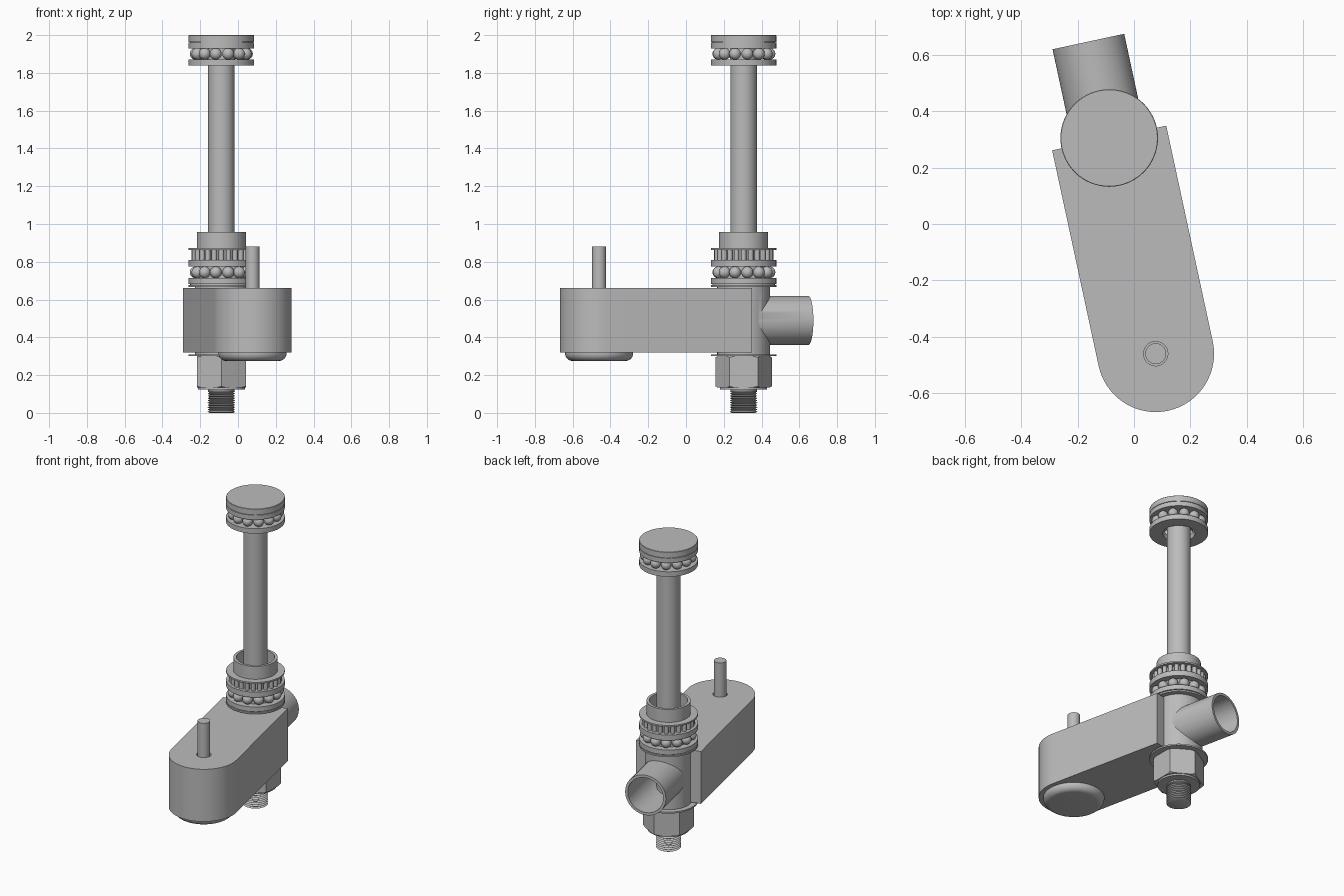
import bpy, bmesh, math
from mathutils import Vector, Matrix

if "Cube" in bpy.data.objects:
    bpy.data.objects.remove(bpy.data.objects["Cube"])

steel = bpy.data.materials.new("grey steel")
steel.use_nodes = True
GREY = (0.5, 0.5, 0.5, 1)
steel.diffuse_color = GREY
steel.node_tree.nodes["Principled BSDF"].inputs["Base Color"].default_value = GREY

COLUMN = Vector((-0.088, 0.305, 0))
PIN = Vector((0.077, -0.46, 0))
AXIS = (PIN - COLUMN).normalized()
ARM_R, DISC_R, BALL_R = 0.207, 0.173, 0.031


def finish(name, bm, place=Matrix(), angle=35):
    bmesh.ops.recalc_face_normals(bm, faces=bm.faces)
    mesh = bpy.data.meshes.new(name)
    bm.to_mesh(mesh)
    bm.free()
    mesh.transform(place)
    mesh.materials.append(steel)
    ob = bpy.data.objects.new(name, mesh)
    bpy.context.collection.objects.link(ob)
    smooth(ob, angle)
    return ob


def smooth(ob, angle=35):
    bpy.ops.object.select_all(action='DESELECT')
    ob.select_set(True)
    bpy.context.view_layer.objects.active = ob
    bpy.ops.object.shade_smooth_by_angle(angle=math.radians(angle))


def lathe(name, profile, place=None, closed=True, steps=64):
    """Turn (radius, height) points around a vertical axis."""
    bm = bmesh.new()
    vs = [bm.verts.new((r, 0, z)) for r, z in profile]
    edges = [bm.edges.new(p) for p in zip(vs, vs[1:])]
    if closed:
        edges.append(bm.edges.new((vs[-1], vs[0])))
    bmesh.ops.spin(bm, geom=vs + edges, cent=(0, 0, 0), axis=(0, 0, 1),
                   angle=math.tau, steps=steps, use_merge=True)
    bmesh.ops.remove_doubles(bm, verts=bm.verts, dist=0.00005)
    return finish(name, bm, place or Matrix.Translation(COLUMN))


def disc(name, r, z0, z1, hole=0.0, place=None):
    if hole:
        return lathe(name, [(hole, z0), (r, z0), (r, z1), (hole, z1)], place)
    return lathe(name, [(0, z0), (r, z0), (r, z1), (0, z1)], place, closed=False)


def combine(target, other, operation):
    mod = target.modifiers.new("combine", 'BOOLEAN')
    mod.operation, mod.object, mod.solver = operation, other, 'EXACT'
    bpy.context.view_layer.objects.active = target
    bpy.ops.object.modifier_apply(modifier=mod.name)
    bpy.data.objects.remove(other)


def ball_ring(name, z, count=13):
    bm = bmesh.new()
    for i in range(count):
        a = math.tau * (i + 0.3) / count
        spot = Matrix.Translation((0.137 * math.cos(a), 0.137 * math.sin(a), z))
        bmesh.ops.create_uvsphere(bm, u_segments=20, v_segments=12,
                                  radius=BALL_R, matrix=spot)
    return finish(name, bm, Matrix.Translation(COLUMN))


# Arm: slab from the column axis to a round end
bm = bmesh.new()
side = Vector((-AXIS.y, AXIS.x, 0))
outline = [COLUMN + side * ARM_R, COLUMN - side * ARM_R]
for i in range(33):
    a = math.pi * i / 32
    outline.append(PIN + ARM_R * (AXIS * math.sin(a) - side * math.cos(a)))
face = bm.faces.new([bm.verts.new(p + Vector((0, 0, 0.32))) for p in outline])
ext = bmesh.ops.extrude_face_region(bm, geom=[face])
bmesh.ops.translate(bm, vec=(0, 0, 0.34),
                    verts=[v for v in ext["geom"] if isinstance(v, bmesh.types.BMVert)])
body = finish("arm_body", bm)

# Column housing, collar and side pipe are joined to the arm, then bored out
pipe_way = Matrix.Translation(COLUMN + Vector((0, 0, 0.49))) @ \
    (-AXIS).to_track_quat('Z', 'Y').to_matrix().to_4x4()
combine(body, lathe("housing", [(0, 0.31), (0.14, 0.31), (0.14, 0.668), (0.13, 0.668),
                                (0.13, 0.957), (0, 0.957)], closed=False), 'UNION')
combine(body, disc("pipe", 0.13, 0.0, 0.35, place=pipe_way), 'UNION')
combine(body, disc("column_bore", 0.113, 0.2, 1.1), 'DIFFERENCE')
combine(body, disc("pipe_bore", 0.113, 0.0, 0.5, place=pipe_way), 'DIFFERENCE')
at_pin = Matrix.Translation(PIN)
combine(body, disc("pin_hole", 0.043, 0.6, 0.8, place=at_pin), 'DIFFERENCE')
smooth(body)

# Pin above and rounded foot below the round end
disc("arm_pin", 0.037, 0.55, 0.88, place=at_pin)
foot = [(0, 0.33), (0.18, 0.33), (0.18, 0.315)]
foot += [(0.14 + 0.04 * math.cos(a), 0.315 - 0.04 * math.sin(a))
         for a in (math.pi / 16 * i for i in range(1, 9))]
lathe("arm_foot", foot + [(0, 0.275)], at_pin, closed=False)

# Stem with threaded lower end
disc("stem", 0.07, 0.11, 1.94)
PITCH = 0.012
thread = [(0, 0)]
for i in range(10):
    thread += [(0.062, i * PITCH), (0.073, (i + 0.5) * PITCH)]
lathe("stem_thread", thread + [(0.062, 0.12), (0, 0.12)], closed=False, steps=40)

# Hexagonal nut: prism with its corners trimmed by a double cone
bm = bmesh.new()
bmesh.ops.create_cone(bm, cap_ends=True, segments=6, radius1=0.15, radius2=0.15,
                      depth=0.165, matrix=Matrix.Translation((0, 0, 0.2175)))
for v in bm.verts:
    v.co.xy = Matrix.Rotation(math.pi / 6, 2) @ v.co.xy if abs(
        max(w.co.y for w in bm.verts) - 0.15) > 0.001 else v.co.xy
nut = finish("hex_nut", bm, Matrix.Translation(COLUMN), 20)
combine(nut, lathe("nut_trim", [(0, 0.13), (0.13, 0.13), (0.16, 0.147), (0.16, 0.288),
                                (0.13, 0.305), (0, 0.305)], closed=False), 'INTERSECT')
smooth(nut, 20)
disc("nut_face", 0.125, 0.124, 0.14)
disc("nut_washer", DISC_R, 0.3, 0.31)

# Lower bearing stack around the collar
disc("lower_shim", DISC_R, 0.667, 0.677, 0.128)
disc("lower_race", DISC_R, 0.682, 0.713, 0.128)
disc("lower_race_neck", 0.165, 0.675, 0.684, 0.128)
ball_ring("lower_balls", 0.744)
disc("middle_race", DISC_R, 0.775, 0.81, 0.128)
disc("upper_washer", DISC_R, 0.863, 0.873, 0.128)

# Upright rollers between the middle race and the washer
bm = bmesh.new()
ROLLERS = 24
for i in range(ROLLERS):
    a = math.tau * i / ROLLERS
    spot = Matrix.Translation((0.144 * math.cos(a), 0.144 * math.sin(a), 0.8365))
    bmesh.ops.create_cone(bm, cap_ends=True, segments=16, radius1=0.014,
                          radius2=0.014, depth=0.055, matrix=spot)
finish("rollers", bm, Matrix.Translation(COLUMN))

# Top bearing and cap
disc("top_lower_race", DISC_R, 1.84, 1.872, 0.095)
ball_ring("top_balls", 1.901)
disc("top_upper_race", DISC_R, 1.93, 1.96, 0.069)
disc("top_cap_neck", 0.167, 1.958, 1.965)
lathe("top_cap", [(0, 1.963), (DISC_R, 1.963), (DISC_R, 1.998), (0.171, 2.0), (0, 2.0)],
      closed=False)
